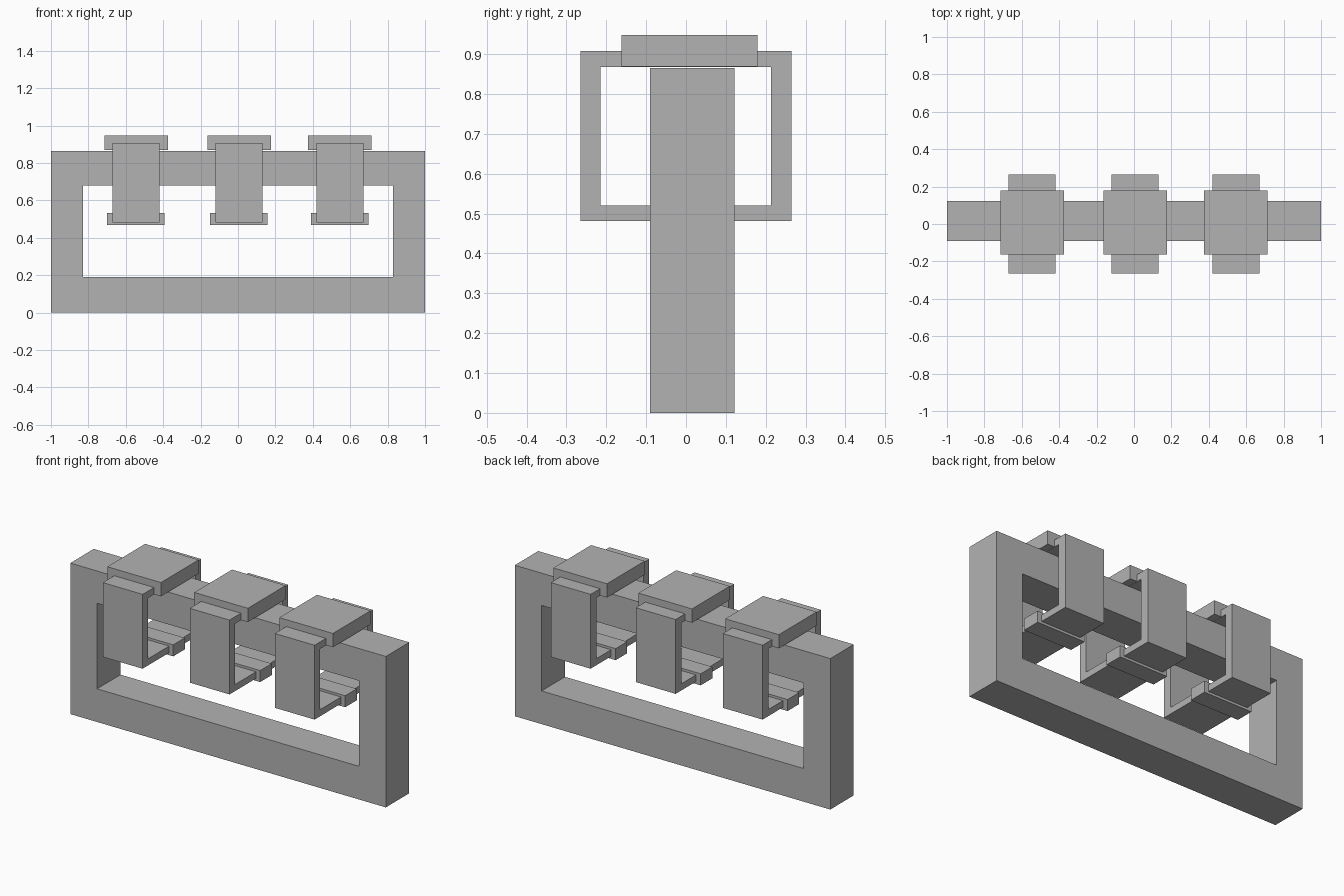
import bpy
import bmesh

cube = bpy.data.objects.get("Cube")
if cube:
    bpy.data.objects.remove(cube, do_unlink=True)

# Single plain grey
grey = bpy.data.materials.new("plain grey")
grey.use_nodes = True
colour = (0.45, 0.45, 0.45, 1)
grey.diffuse_color = colour
grey.node_tree.nodes["Principled BSDF"].inputs["Base Color"].default_value = colour


def finish(name, bm):
    bmesh.ops.recalc_face_normals(bm, faces=bm.faces)
    mesh = bpy.data.meshes.new(name)
    bm.to_mesh(mesh)
    bm.free()
    mesh.materials.append(grey)
    obj = bpy.data.objects.new(name, mesh)
    bpy.context.collection.objects.link(obj)
    return obj


def box(name, xs, ys, zs):
    """Box spanning the given ranges."""
    bm = bmesh.new()
    bmesh.ops.create_cube(bm, size=1)
    for v in bm.verts:
        v.co = [r[0] if c < 0 else r[1] for c, r in zip(v.co, (xs, ys, zs))]
    return finish(name, bm)


def ring(name, outer, inner, depth, place):
    """Rectangular ring: outer and inner are (u0, u1, v0, v1), swept over depth."""
    bm = bmesh.new()

    def loop(r, d):
        corners = ((r[0], r[2]), (r[1], r[2]), (r[1], r[3]), (r[0], r[3]))
        return [bm.verts.new(place(u, v, d)) for u, v in corners]

    a, b = loop(outer, depth[0]), loop(outer, depth[1])
    c, d = loop(inner, depth[0]), loop(inner, depth[1])
    for p, q in ((a, b), (b, d), (d, c), (c, a)):
        for i in range(4):
            j = (i + 1) % 4
            bm.faces.new((p[i], p[j], q[j], q[i]))
    return finish(name, bm)


# Long standing frame with a rectangular opening
ring("frame", (-1, 1, 0, 0.865), (-0.83, 0.83, 0.19, 0.68), (-0.09, 0.122),
     lambda u, v, d: (u, d, v))

# Three hanging loops, each with a top cap and a lower cross bar
for side, x in (("right", -0.545), ("middle", 0.006), ("left", 0.545)):
    ring(side + "_loop", (-0.265, 0.265, 0.482, 0.908),
         (-0.215, 0.213, 0.52, 0.868), (x - 0.126, x + 0.126),
         lambda u, v, d: (d, u, v))
    box(side + "_cap", (x - 0.17, x + 0.17), (-0.162, 0.18), (0.869, 0.948))
    box(side + "_cross_bar", (x - 0.155, x + 0.152), (-0.025, 0.08), (0.468, 0.534))
